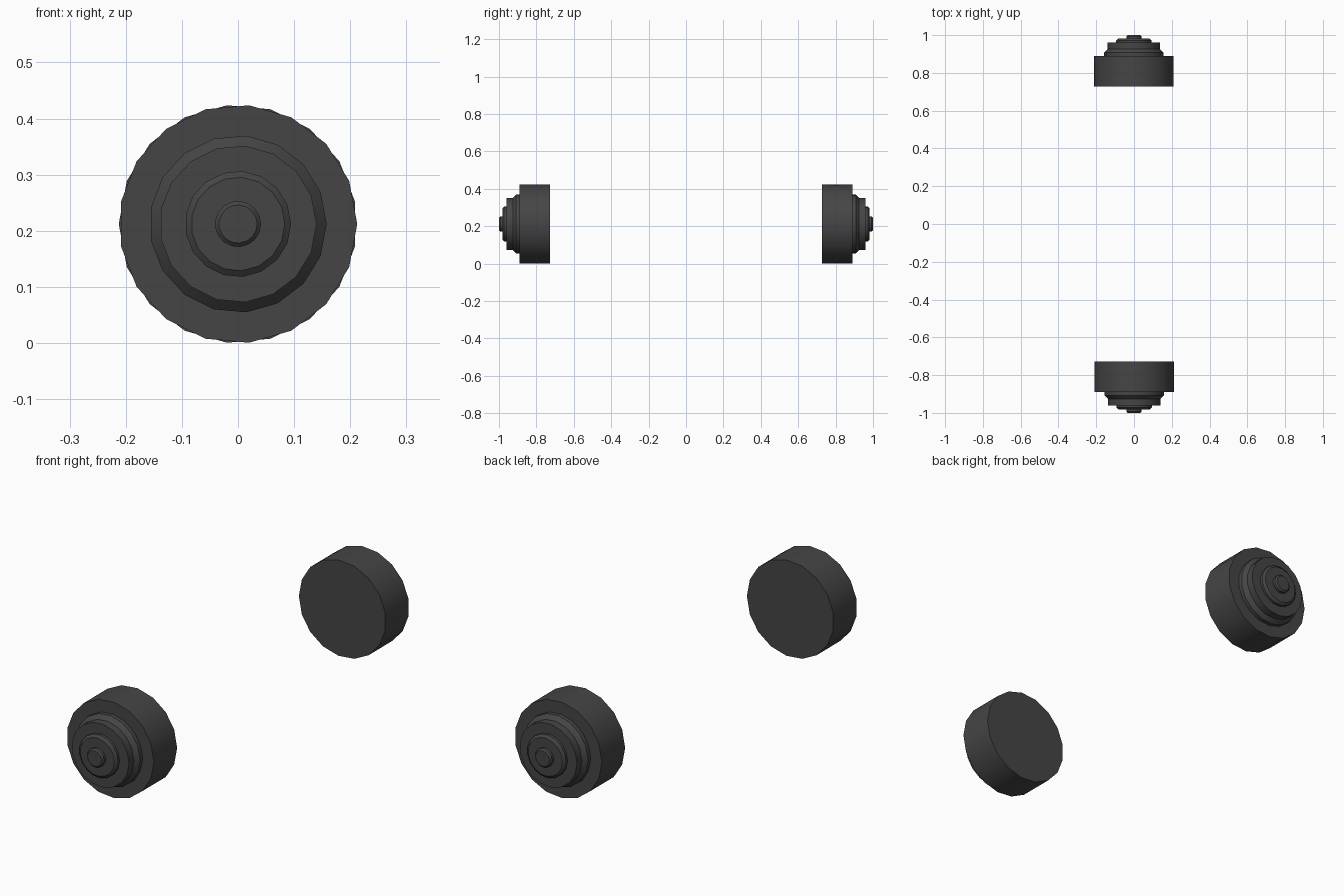
import bpy, bmesh
from math import cos, sin, pi

if "Cube" in bpy.data.objects:
    bpy.data.objects.remove(bpy.data.objects["Cube"])

SIDES = 17
CENTRE_Z = 0.212

rubber = bpy.data.materials.new("dark_rubber")
rubber.diffuse_color = (0.06, 0.06, 0.06, 1)
rubber.use_nodes = True
rubber.node_tree.nodes["Principled BSDF"].inputs["Base Color"].default_value = rubber.diffuse_color


def lathe(name, profile, turn):
    """Closed lathed solid along y; profile is (radius, distance), turn = 1 or -1 (half turn about z)."""
    bm = bmesh.new()
    rings = []
    for r, d in profile:
        rings.append([bm.verts.new((turn * r * cos(2 * pi * i / SIDES), -turn * d,
                                    CENTRE_Z + r * sin(2 * pi * i / SIDES)))
                      for i in range(SIDES)])
    for a, b in zip(rings, rings[1:]):
        for i in range(SIDES):
            j = (i + 1) % SIDES
            bm.faces.new((a[i], a[j], b[j], b[i]))
    bm.faces.new(rings[0])
    bm.faces.new(rings[-1])
    bmesh.ops.recalc_face_normals(bm, faces=bm.faces)
    mesh = bpy.data.meshes.new(name)
    bm.to_mesh(mesh)
    bm.free()
    mesh.materials.append(rubber)
    ob = bpy.data.objects.new(name, mesh)
    bpy.context.collection.objects.link(ob)
    bpy.ops.object.select_all(action='DESELECT')
    ob.select_set(True)
    bpy.context.view_layer.objects.active = ob
    bpy.ops.object.shade_smooth_by_angle(angle=0.52)
    return ob


# Wheel outline: flat inner face, tyre wall, stepped hub cap
wheel_profile = [
    (0.2125, 0.728), (0.2125, 0.890),                   # tyre
    (0.158, 0.890), (0.158, 0.908), (0.140, 0.926),     # chamfered hub step
    (0.140, 0.960),                                     # middle step
    (0.0945, 0.960), (0.0945, 0.972), (0.0835, 0.981),  # small step
    (0.041, 0.981), (0.041, 0.993), (0.034, 1.0),       # axle button
]

# Two wheels, each facing outwards
lathe("front_wheel", wheel_profile, 1)
lathe("back_wheel", wheel_profile, -1)
